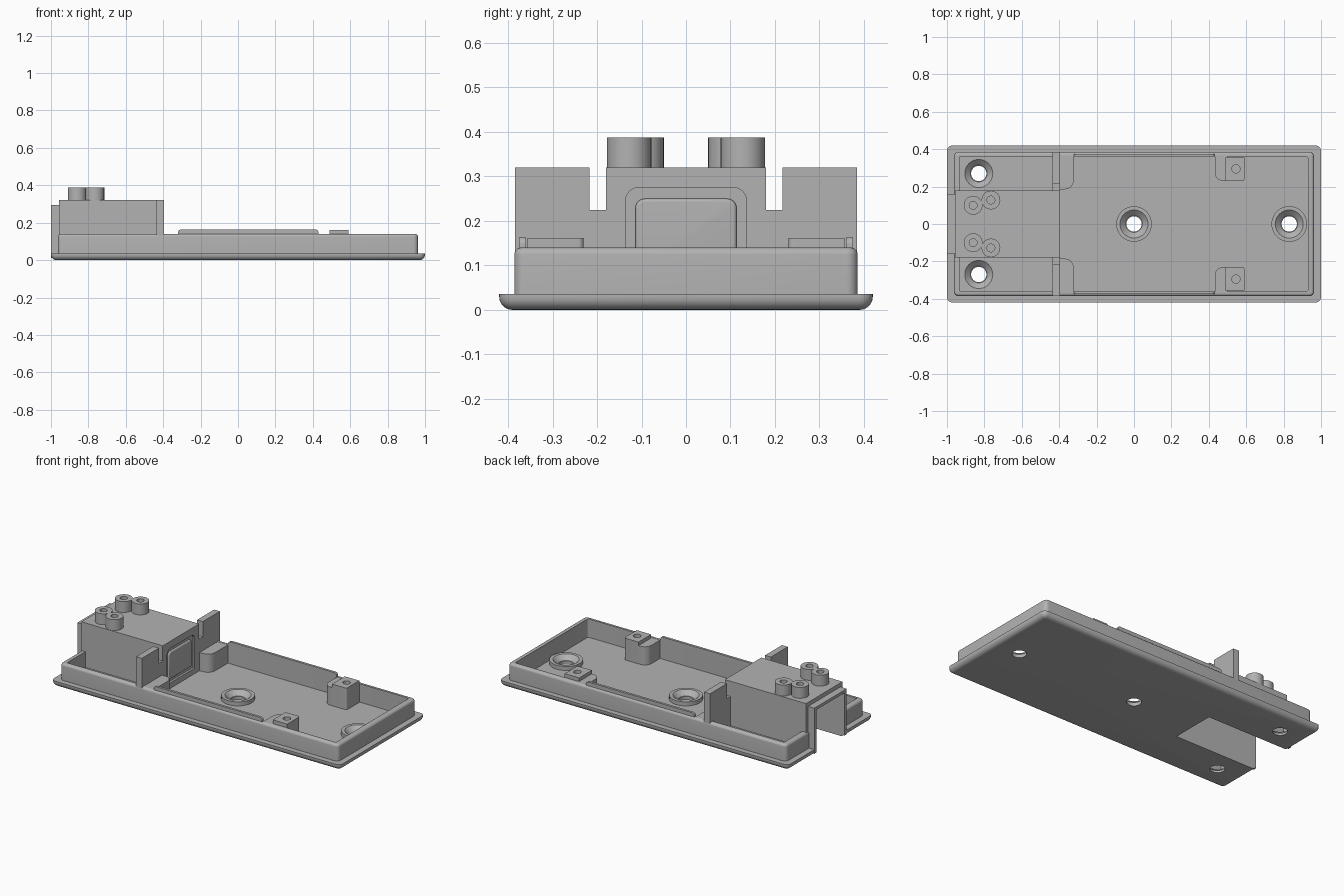
import bpy
import bmesh
from mathutils import Matrix, Vector

cube = bpy.data.objects.get("Cube")
if cube:
    bpy.data.objects.remove(cube)

grey = bpy.data.materials.new("plain_grey")
grey.use_nodes = True
grey.diffuse_color = (0.45, 0.45, 0.45, 1)
grey.node_tree.nodes["Principled BSDF"].inputs["Base Color"].default_value = grey.diffuse_color


def make(name, bm):
    mesh = bpy.data.meshes.new(name)
    bm.to_mesh(mesh)
    bm.free()
    mesh.materials.append(grey)
    obj = bpy.data.objects.new(name, mesh)
    bpy.context.collection.objects.link(obj)
    return obj


def box(name, x, y, z, *bevels):
    """Box from ranges; each bevel is (radius, rule on the edge middle and direction)."""
    lo, hi = (Vector(c) for c in zip(x, y, z))
    bm = bmesh.new()
    bmesh.ops.create_cube(bm, size=1)
    for v in bm.verts:
        v.co = [(lo[i] + hi[i]) / 2 + v.co[i] * (hi[i] - lo[i]) for i in range(3)]
    for radius, rule in bevels:
        edges = []
        for e in bm.edges:
            mid = (e.verts[0].co + e.verts[1].co) / 2
            upright = abs(e.verts[0].co.z - e.verts[1].co.z) > 1e-4
            if rule(mid, upright):
                edges.append(e)
        bmesh.ops.bevel(bm, geom=edges, offset=radius, segments=6, profile=0.5,
                        affect='EDGES', clamp_overlap=True)
    return make(name, bm)


def cylinder(name, x, y, z, r_low, r_high=None):
    bm = bmesh.new()
    mid = Matrix.Translation((x, y, (z[0] + z[1]) / 2))
    bmesh.ops.create_cone(bm, cap_ends=True, segments=40, radius1=r_low,
                          radius2=r_high or r_low, depth=z[1] - z[0], matrix=mid)
    return make(name, bm)


def combine(obj, operation, *others):
    """Apply a boolean with each helper, then drop the helpers."""
    for other in others:
        mod = obj.modifiers.new("combine", 'BOOLEAN')
        mod.operation, mod.solver, mod.object = operation, 'EXACT', other
        graph = bpy.context.evaluated_depsgraph_get()
        mesh = bpy.data.meshes.new_from_object(obj.evaluated_get(graph))
        obj.modifiers.clear()
        obj.data = mesh
        bpy.data.objects.remove(other)


def upright_edges(mid, upright):
    return upright


def edges_at(height):
    return lambda mid, upright: not upright and abs(mid.z - height) < 1e-4


# Base plate, tray body and connector housing as one solid
base = box("base_tray", (-1, 1), (-.42, .42), (0, .036),
           (.03, upright_edges), (.032, edges_at(0)))
combine(base, 'UNION',
        box("tray_body", (-.963, .963), (-.386, .386), (.02, .14),
            (.025, upright_edges), (.016, edges_at(.14))),
        box("housing", (-.957, -.395), (-.18, .18), (.02, .32)),
        box("housing_lip", (-1, -.9), (-.16, .16), (.01, .295)))

# Main cavity, two side compartments, and the cable channel open at the end
combine(base, 'DIFFERENCE',
        box("cavity", (-.395, .93), (-.36, .36), (.025, .5), (.012, upright_edges)),
        *[box("compartment", (-.93, -.435), sorted((s * .18, s * .36)), (.042, .5))
          for s in (1, -1)],
        box("channel", (-1.1, -.425), (-.14, .14), (-.1, .277)),
        box("window_recess", (-.408, -.3), (-.136, .136), (.06, .275),
            (.03, lambda m, up: abs(m.z - .275) < 1e-4 and abs(m.y) > .1)))

# Rounded pad standing in the window recess
pad = box("window_pad", (-.415, -.397), (-.114, .114), (.08, .25),
          (.022, lambda m, up: abs(m.z - .25) < 1e-4 and abs(m.y) > .1),
          (.008, lambda m, up: abs(m.x + .397) < 1e-4))

# Screw holes with countersinks; two stand on raised rings
for x, y in ((0, 0), (.83, 0)):
    combine(base, 'UNION', cylinder("screw_ring", x, y, (.015, .05), .095))
for x, y, top in ((0, 0, .05), (.83, 0, .05), (-.83, .27, .042), (-.83, -.27, .042)):
    combine(base, 'DIFFERENCE',
            cylinder("hole", x, y, (-.1, .2), .041),
            cylinder("countersink", x, y, (top - .028, top + .001), .045, .076))

parts = [base, pad]
for side, s in (("left", 1), ("right", -1)):

    def span(a, b):
        return sorted((s * a, s * b))

    # Upright tab beside the housing, with a slot between
    tab = box(side + "_tab", (-.435, -.395), span(.217, .385), (.1, .32))
    web = box(side + "_tab_web", (-.435, -.395), span(.17, .23), (.04, .225))

    # Corner pad with one round corner
    corner = box(side + "_corner_pad", (-.4, -.322), span(.185, .37), (.02, .139),
                 (.05, lambda m, up: up and m.x > -.35 and abs(m.y) < .2))

    # Ridge along the inside of the long wall
    ridge = box(side + "_ridge", (-.32, .43), span(.36, .375), (.1, .163),
                (.015, lambda m, up: not up and abs(m.z - .163) < 1e-4
                 and abs(m.y) > .361 and abs(m.x - .055) > .3))

    # Screw post with a lower shoulder
    post = box(side + "_post", (.49, .59), span(.23, .356), (.02, .161),
               (.012, lambda m, up: up and m.x > .58 and abs(m.y) < .25))
    shoulder = box(side + "_post_shoulder", (.432, .5), span(.23, .37), (.02, .139),
                   (.045, lambda m, up: up and m.x < .45 and abs(m.y) < .25))
    combine(post, 'DIFFERENCE', cylinder("post_hole", .545, s * .295, (.08, .3), .022))
    parts += [tab, web, corner, ridge, post, shoulder]

    # Pair of hollow pegs on the housing
    for place, x, y in (("outer", -.86, .1), ("inner", -.765, .128)):
        peg = cylinder(f"{side}_{place}_peg", x, s * y, (.31, .388), .05)
        combine(peg, 'DIFFERENCE', cylinder("peg_hole", x, s * y, (.33, .5), .021))
        parts.append(peg)

# Smooth the rounded surfaces and keep hard edges
bpy.ops.object.select_all(action='DESELECT')
for part in parts:
    part.select_set(True)
bpy.context.view_layer.objects.active = base
bpy.ops.object.shade_smooth_by_angle(angle=0.6)
